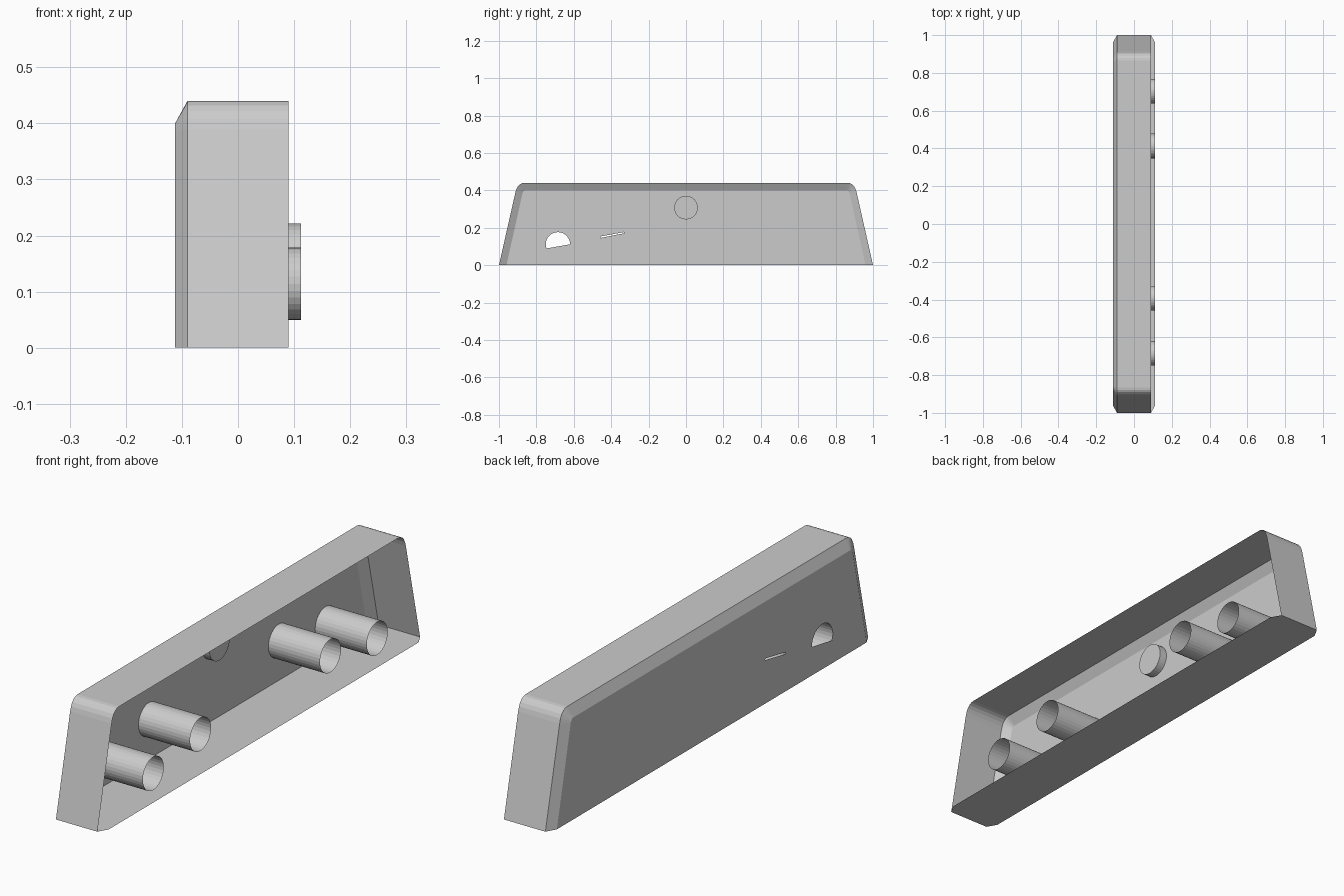
import bpy, bmesh
from math import sin, cos, pi, radians
from mathutils import Vector

if "Cube" in bpy.data.objects:
    bpy.data.objects.remove(bpy.data.objects["Cube"])

XB, XE = -0.112, 0.09      # back face, open end of the wall
R = 0.065                  # tube radius


def finish(name, bm):
    me = bpy.data.meshes.new(name)
    bm.to_mesh(me)
    bm.free()
    ob = bpy.data.objects.new(name, me)
    bpy.context.collection.objects.link(ob)
    return ob


def profile(foot, shoulder_y, shoulder_z, flat_y, top, n=5):
    """Trapezoid outline with rounded upper corners, as (y, z) points."""
    half = [(foot, 0.0)]
    a, c, b = (Vector(p) for p in ((shoulder_y, shoulder_z),
               (shoulder_y - (top - shoulder_z) * 0.225, top), (flat_y, top)))
    for i in range(n + 1):
        t = i / n
        p = a * (1 - t) ** 2 + c * 2 * t * (1 - t) + b * t ** 2
        half.append((p.x, p.y))
    return half + [(-y, z) for y, z in reversed(half)]


def arc(y, z, a0, a1, n):
    return [(y + R * cos(radians(a0 + (a1 - a0) * i / n)),
             z + R * sin(radians(a0 + (a1 - a0) * i / n))) for i in range(n + 1)]


# Thin shell: wall, chamfer, back panel with two openings, floor
bm = bmesh.new()
outer = profile(1.0, 0.912, 0.39, 0.865, 0.44)
inner = profile(0.96, 0.874, 0.385, 0.855, 0.40)
rings = [[bm.verts.new((x, y, z)) for y, z in pts]
         for x, pts in ((XE, outer), (-0.09, outer), (XB, inner))]
for a, b in zip(rings, rings[1:]):
    for i in range(len(a) - 1):
        bm.faces.new((a[i], a[i + 1], b[i + 1], b[i]))


def loop_edges(vs):
    edges = []
    for i, v in enumerate(vs):
        w = vs[(i + 1) % len(vs)]
        edges.append(bm.edges.get((v, w)) or bm.edges.new((v, w)))
    return edges


edges = loop_edges(rings[2])
slit = [(-0.457, 0.146), (-0.33, 0.171), (-0.332, 0.177), (-0.456, 0.154)]
for hole in (arc(-0.685, 0.112, 0, 200, 16), slit):
    edges += loop_edges([bm.verts.new((XB, y, z)) for y, z in hole])
bmesh.ops.triangle_fill(bm, edges=edges, use_beauty=True, normal=(-1, 0, 0))

lip = [bm.verts.new((0.112, s * 0.96, 0)) for s in (1, -1)]
bm.faces.new((rings[2][0], rings[1][0], rings[0][0], lip[0], lip[1],
              rings[0][-1], rings[1][-1], rings[2][-1]))
bmesh.ops.recalc_face_normals(bm, faces=bm.faces[:])
finish("shell", bm)


def cylinder(name, y, z, r, x0, x1, cap, n=32):
    bm = bmesh.new()
    a, b = ([bm.verts.new((x, y + r * cos(2 * pi * i / n), z + r * sin(2 * pi * i / n)))
             for i in range(n)] for x in (x0, x1))
    for i in range(n):
        j = (i + 1) % n
        bm.faces.new((a[i], a[j], b[j], b[i]))
    if cap:
        bm.faces.new(b)
    finish(name, bm)


# Four open tubes and the round boss
for i, (y, z) in enumerate(((-0.685, 0.114), (-0.392, 0.156), (0.413, 0.156), (0.703, 0.114))):
    cylinder(f"tube_{i + 1}", y, z, R, XB, 0.112, False)
cylinder("round_boss", 0, 0.308, 0.063, XB, -0.08, True)
